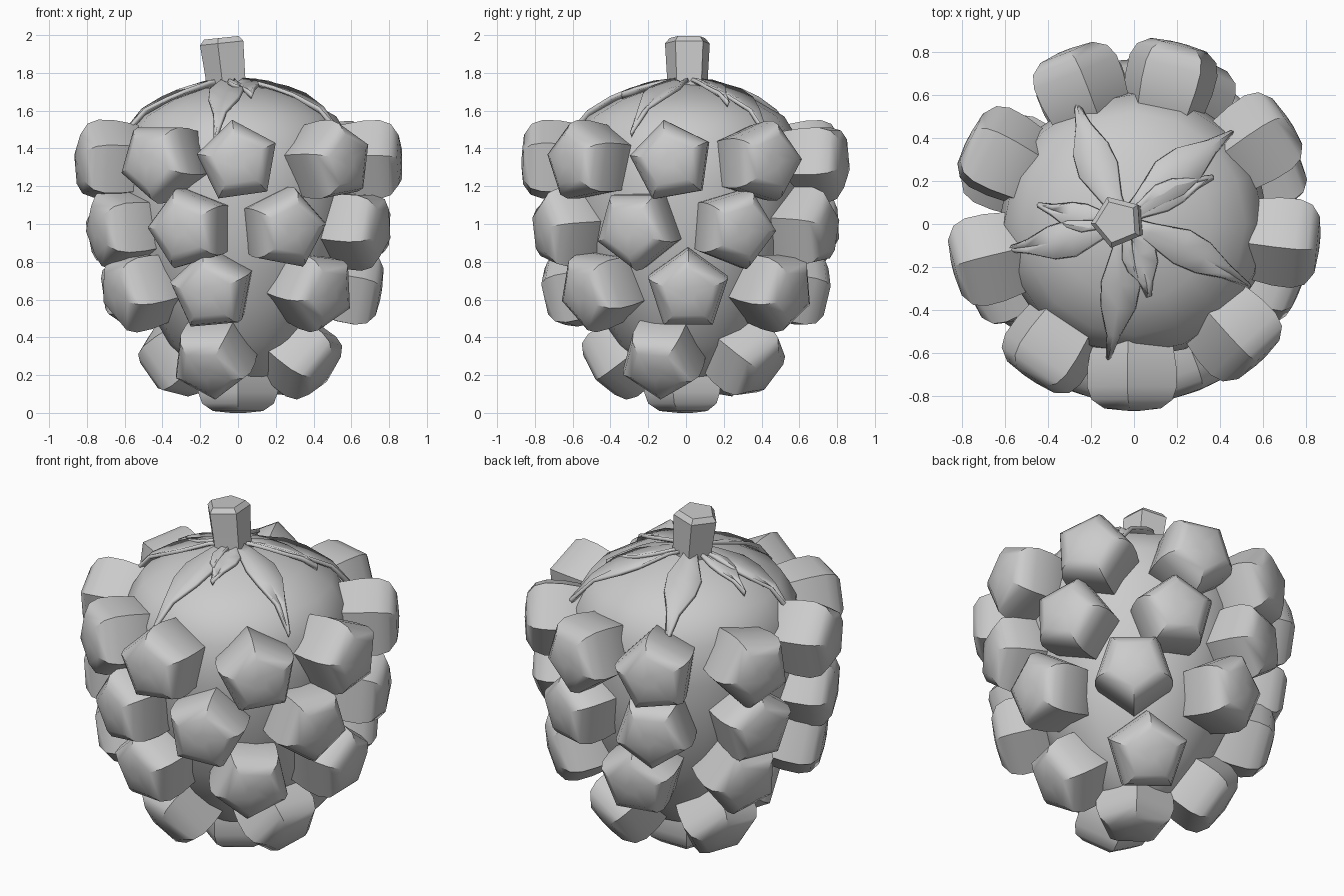
import bpy, bmesh
from math import sin, cos, radians, pi
from mathutils import Matrix, Vector

if "Cube" in bpy.data.objects:
    bpy.data.objects.remove(bpy.data.objects["Cube"])

# core profile (radius, height), bottom to top
CORE = [(0.02, 0.12), (0.2, 0.2), (0.36, 0.36), (0.5, 0.6), (0.59, 0.9),
        (0.63, 1.2), (0.605, 1.43), (0.52, 1.57), (0.36, 1.66), (0.18, 1.72), (0.02, 1.74)]


def finish(name, bm, angle):
    bmesh.ops.recalc_face_normals(bm, faces=bm.faces)
    me = bpy.data.meshes.new(name)
    bm.to_mesh(me)
    bm.free()
    ob = bpy.data.objects.new(name, me)
    bpy.context.collection.objects.link(ob)
    bpy.ops.object.select_all(action='DESELECT')
    ob.select_set(True)
    bpy.context.view_layer.objects.active = ob
    bpy.ops.object.shade_smooth_by_angle(angle=radians(angle))
    return ob


def lathe(bm, profile, sides, mat=Matrix(), start=pi / 2):
    rings = []
    for r, h in profile:
        rings.append([bm.verts.new(mat @ Vector((r * cos(start + 2 * pi * i / sides),
                                                 r * sin(start + 2 * pi * i / sides), h)))
                      for i in range(sides)])
    for a, b in zip(rings, rings[1:]):
        for i in range(sides):
            j = (i + 1) % sides
            bm.faces.new((a[i], a[j], b[j], b[i]))
    bm.faces.new(rings[0][::-1])
    bm.faces.new(rings[-1])


# core
bm = bmesh.new()
lathe(bm, CORE, 16)
finish("berry_core", bm, 50)

# drupelets: five-sided rounded studs; rows of (radius, height, tilt, {angle: spin})
DRUPE = [(0.13, -0.2), (0.2, -0.12), (0.22, 0.0), (0.222, 0.09),
         (0.2, 0.15), (0.14, 0.19), (0.04, 0.2)]
ROWS = [(0.67, 1.33, 1, {270: 8, 313: 8, 354: 10, 33: -15, 76: 36, 112: 10, 153: 25, 194: 5, 236: 36}),
        (0.63, 0.98, -4, {248: 15, 291: -10, 338: 36, 22: -20, 68: 5, 111: 36, 156: 0, 204: 20}),
        (0.56, 0.66, -10, {257: 5, 311: 30, 1: 0, 50: 36, 102: 0, 152: 20, 209: 36}),
        (0.33, 0.32, -35, {249: 36, 340: 30, 61: 5, 151: 10}),
        (0.0, 0.2, -90, {270: 0})]
n = 0
for r, z, tilt, studs in ROWS:
    for deg, spin in studs.items():
        n += 1
        a, t = radians(deg), radians(tilt)
        out = Vector((cos(a) * cos(t), sin(a) * cos(t), sin(t)))
        right = Vector((-sin(a), cos(a), 0))
        up = out.cross(right)
        mat = Matrix.Translation((r * cos(a), r * sin(a), z)) \
            @ Matrix((right, up, out)).transposed().to_4x4() \
            @ Matrix.Rotation(radians(spin), 4, 'Z')
        bm = bmesh.new()
        lathe(bm, DRUPE, 5, mat)
        finish("drupelet_%02d" % n, bm, 40)


def core_top(r):
    if r > 0.56:
        return 1.505 - (r - 0.56) * 0.9
    pts = CORE[5:]
    for (r0, z0), (r1, z1) in zip(pts, pts[1:]):
        if r1 <= r <= r0:
            return z1 + (z0 - z1) * (r - r1) / (r0 - r1)
    return 1.74


# sepals: folded leaves lying on the core, (tip x, tip y, half width)
LEAVES = [(-0.27, 0.57, 0.095), (0.46, 0.43, 0.1), (0.54, -0.29, 0.085),
          (-0.12, -0.63, 0.09), (-0.6, -0.12, 0.085),
          (0.37, 0.22, 0.065), (0.07, -0.34, 0.08), (-0.45, 0.09, 0.065)]
STEPS = [(0.0, 0.3), (0.2, 0.5), (0.45, 1.0), (0.62, 0.9), (0.82, 0.35), (1.0, 0.06)]
base = Vector((-0.05, 0.01))
for i, (tx, ty, w) in enumerate(LEAVES):
    tip = Vector((tx, ty))
    d = (tip - base).normalized()
    side = Vector((-d.y, d.x))
    bm = bmesh.new()
    rows = []
    for t, k in STEPS:
        row = []
        for s, lift in ((-1, 0.03), (0, 0.008), (1, 0.03)):
            p = base.lerp(tip, t) + side * (s * w * k + 0.02 * sin(pi * t))
            row.append(bm.verts.new((p.x, p.y, core_top(p.length) + lift)))
        rows.append(row)
    for a, b in zip(rows, rows[1:]):
        for j in range(2):
            bm.faces.new((a[j], a[j + 1], b[j + 1], b[j]))
    leaf = finish("sepal_%d" % (i + 1), bm, 35)
    mod = leaf.modifiers.new("thickness", 'SOLIDIFY')
    mod.thickness = 0.02
    mod.offset = 0

# stem: leaning five-sided stub
bm = bmesh.new()
lean = Matrix.Translation((-0.05, 0.01, 1.7)) @ Matrix.Rotation(radians(-6), 4, 'Y')
lathe(bm, [(0.11, 0.0), (0.115, 0.1), (0.125, 0.26), (0.1, 0.288)], 5, lean, radians(40))
finish("stem", bm, 30)
